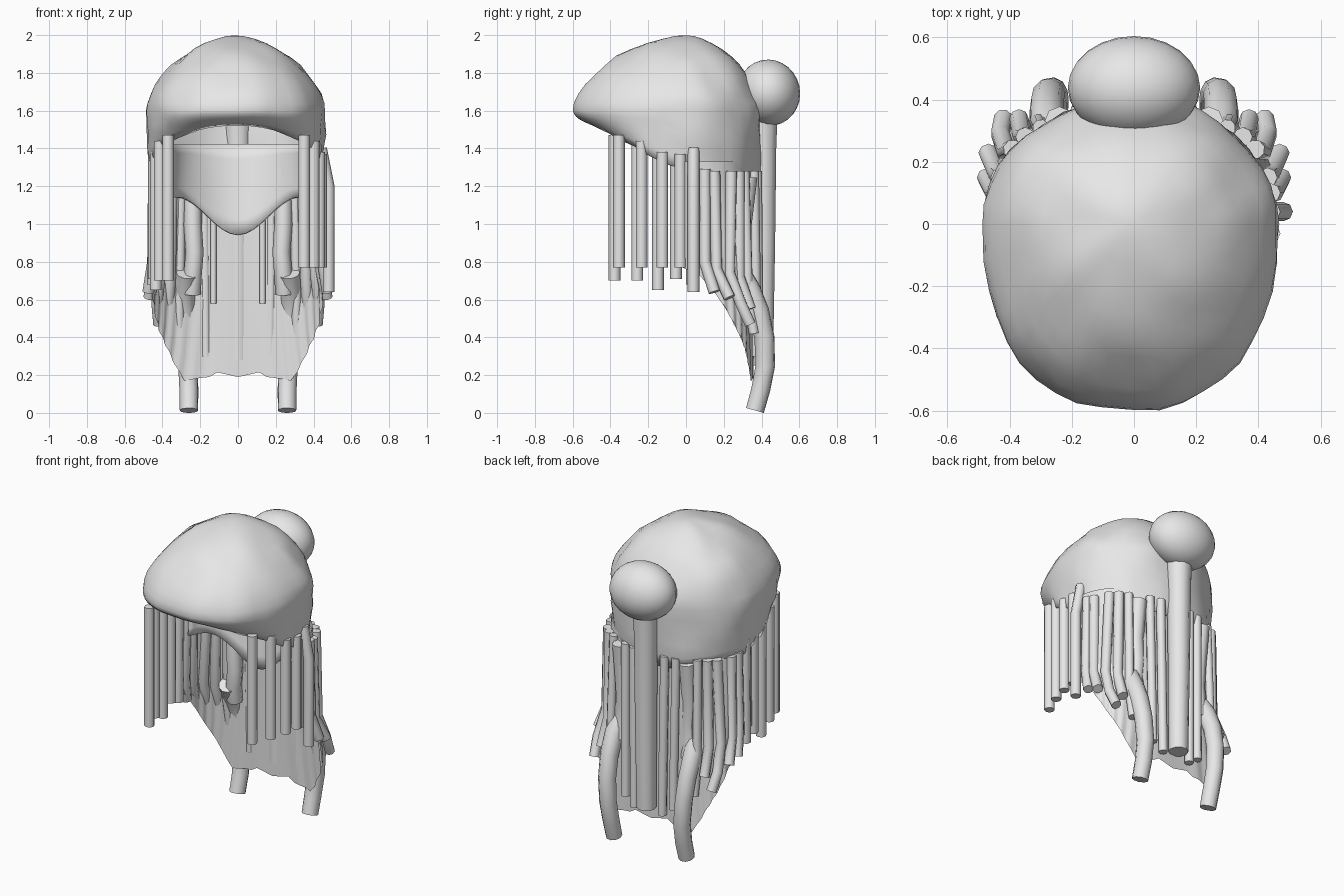
import bpy, bmesh, math
from mathutils import Vector, noise

if "Cube" in bpy.data.objects:
    bpy.data.objects.remove(bpy.data.objects["Cube"])

grey = bpy.data.materials.new("hair grey")
grey.diffuse_color = (0.8, 0.8, 0.8, 1)
grey.use_nodes = True
grey.node_tree.nodes["Principled BSDF"].inputs["Base Color"].default_value = grey.diffuse_color


def finish(obj, angle=50):
    obj.data.materials.clear()
    obj.data.materials.append(grey)
    bpy.ops.object.select_all(action='DESELECT')
    obj.select_set(True)
    bpy.context.view_layer.objects.active = obj
    bpy.ops.object.shade_smooth_by_angle(angle=math.radians(angle))
    return obj


def grid(name, rows, closed=False, apex=None):
    """Skin rows of points, optionally closed around and capped at an apex."""
    bm = bmesh.new()
    vs = [[bm.verts.new(p) for p in r] for r in rows]
    n = len(rows[0])
    for a, b in zip(vs, vs[1:]):
        for i in range(n if closed else n - 1):
            j = (i + 1) % n
            bm.faces.new((a[i], b[i], b[j], a[j]))
    if apex:
        top = bm.verts.new(apex)
        for i in range(n):
            bm.faces.new((top, vs[0][i], vs[0][(i + 1) % n]))
    bmesh.ops.recalc_face_normals(bm, faces=bm.faces)
    me = bpy.data.meshes.new(name)
    bm.to_mesh(me)
    bm.free()
    obj = bpy.data.objects.new(name, me)
    bpy.context.collection.objects.link(obj)
    return obj


def tubes(name, paths, radius, res=2, taper=1.0):
    """Capped round strands along point paths."""
    cu = bpy.data.curves.new(name, 'CURVE')
    cu.dimensions = '3D'
    cu.bevel_depth = radius
    cu.bevel_resolution = res
    cu.use_fill_caps = True
    for path in paths:
        sp = cu.splines.new('POLY')
        sp.points.add(len(path) - 1)
        for i, (pt, p) in enumerate(zip(sp.points, path)):
            pt.co = (*p, 1)
            pt.radius = 1 + (taper - 1) * i / (len(path) - 1)
    tmp = bpy.data.objects.new(name + " curve", cu)
    bpy.context.collection.objects.link(tmp)
    bpy.context.view_layer.update()
    dg = bpy.context.evaluated_depsgraph_get()
    me = bpy.data.meshes.new_from_object(tmp.evaluated_get(dg))
    bpy.data.objects.remove(tmp)
    obj = bpy.data.objects.new(name, me)
    bpy.context.collection.objects.link(obj)
    return finish(obj)


def mirrored(path):
    return [(-x, y, z) for x, y, z in path]


def lerp_table(table, v):
    for (a, fa), (b, fb) in zip(table, table[1:]):
        if v <= b:
            t = max(0, (v - a) / (b - a))
            return fa + (fb - fa) * t
    return table[-1][1]


def spow(v, e):
    return math.copysign(abs(v) ** e, v)


# Lumpy hair cap: dome above the widest ring, tucked skirt down to a sloping rim
RIM = [(-0.6, 1.52), (-0.45, 1.46), (-0.3, 1.41), (-0.1, 1.31), (0.1, 1.26), (0.4, 1.2)]
N, WIDE = 40, 1.6


def plan(a):
    c, s = math.cos(a), math.sin(a)
    e = 2 / 2.3 if s < 0 else 1.0
    return spow(c, e) * 0.475, spow(s, e) * (0.6 if s < 0 else 0.405)


def lump(p):
    v = Vector(p)
    d = Vector((v.x, v.y, (v.z - 1.5) * 0.6)).normalized()
    return v + d * 0.016 * noise.noise(v * 7.0) + Vector((-0.012, 0, 0))


rows = []
for k in range(1, 12):
    t = k / 11 * math.pi / 2
    r, h = math.sin(t) ** 1.2, max(0, math.cos(t)) ** 1.2
    rows.append([lump((x * r, y * r, WIDE + 0.4 * h))
                 for x, y in (plan(math.tau * i / N) for i in range(N))])
for k in range(1, 6):
    t = k / 5
    row = []
    for i in range(N):
        x, y = plan(math.tau * i / N)
        rim = lerp_table(RIM, y)
        tuck = 1 - (0.05 + 0.14 * min(1, max(0, (-y - 0.25) / 0.25))) * t * t
        row.append(lump((x * tuck, y * tuck, WIDE + (rim - WIDE) * t)))
    rows.append(row)
cap = grid("hair_cap", rows, True, (-0.012, 0, 1.998))
sol = cap.modifiers.new("thickness", 'SOLIDIFY')
sol.thickness = 0.03
sol.offset = -1
finish(cap, 60)

# Bun at the back of the crown
bpy.ops.mesh.primitive_uv_sphere_add(segments=24, ring_count=14, location=(0, 0.438, 1.695))
bun = bpy.context.object
bun.name = "bun"
bun.scale = (0.213, 0.166, 0.176)
bun.rotation_euler = (math.radians(12), 0, 0)
finish(bun)

# Curtain of hair around the back: rounded at the top, squarer and longer below
HEM = [(0, 0.19), (2, 0.22), (5, 0.19), (20, 0.17), (40, 0.34),
       (60, 0.47), (75, 0.59), (85, 0.69), (90, 0.77)]
rows = []
for k in range(11):
    t = k / 10
    row = []
    for i in range(73):
        d = -90 + 2.5 * i
        a = math.radians(d)
        e = 0.85 - 0.4 * t
        ripple = 1 + 0.01 * math.sin(d * 0.55) * t
        hem = lerp_table(HEM, abs(d))
        row.append((0.455 * spow(math.sin(a), e) * ripple,
                    -0.02 + 0.375 * max(0, math.cos(a)) ** e * ripple,
                    1.33 + (hem - 1.33) * t))
    rows.append(row)
finish(grid("back_curtain", rows))

# Inner lining behind the head, leaning back, with a curved lower edge
rows = []
for k in range(7):
    t = k / 6
    row = []
    for i in range(25):
        a = math.radians(-80 + 160 * i / 24)
        x = 0.37 * math.sin(a)
        y = -0.04 + (0.33 - 0.07 * t) * math.cos(a)
        low = 0.94 + 0.1 * (1 - math.cos(math.pi * min(1, abs(x) / 0.33)))
        row.append((x, y, 1.42 + (low - 1.42) * t))
    rows.append(row)
lining = grid("inner_lining", rows)
sol = lining.modifiers.new("thickness", 'SOLIDIFY')
sol.thickness = 0.02
finish(lining)

# Straight side strands: x, y, top, bottom
SIDE = [(0.35, -0.355, 1.47, 0.77), (0.40, -0.235, 1.44, 0.77),
        (0.43, -0.125, 1.38, 0.77), (0.44, -0.03, 1.37, 0.77)]
right = [[(x, y, a), (x, y, b)] for x, y, a, b in SIDE]
right.append([(0.44, 0.04, 1.4), (0.48, 0.04, 1.2), (0.48, 0.04, 0.64)])
left = [[(-x - 0.01, y - 0.023, a), (-x - 0.01, y - 0.023, b)]
        for (x, y, a, _), b in zip(SIDE, (0.70, 0.70, 0.65, 0.71))]
left = [[(-x0, *p[1:]) for p in s] for s, x0 in zip(left, (0.37, 0.415, 0.435, 0.445))]
left.append([(-0.445, 0.03, 1.35), (-0.45, 0.03, 0.68)])
tubes("side_strands", right + left, 0.031)

# Strands behind the ears that kick outward at the tips
BENT = [
    [(0.44, 0.10, 1.29), (0.45, 0.10, 0.80), (0.475, 0.15, 0.64)],
    [(0.43, 0.15, 1.28), (0.44, 0.16, 0.76), (0.47, 0.23, 0.61)],
    [(0.39, 0.24, 1.28), (0.41, 0.23, 0.74), (0.43, 0.29, 0.58), (0.42, 0.34, 0.47)],
    [(0.35, 0.28, 1.28), (0.36, 0.28, 0.72), (0.37, 0.34, 0.55)],
]
tubes("kicked_strands", BENT + [mirrored(p) for p in BENT], 0.031)

# Long strands down the back, and thin ones on the inside
BACK = [
    [(0.30, 0.31, 1.28), (0.31, 0.33, 0.6), (0.31, 0.36, 0.42)],
    [(0.18, 0.36, 1.28), (0.17, 0.375, 0.30)],
    [(0.11, 0.375, 1.28), (0.10, 0.385, 0.25)],
]
tubes("back_strands", BACK + [mirrored(p) for p in BACK], 0.027)
THIN = [(0.13, 0.335, 1.2), (0.13, 0.335, 0.58)]
tubes("thin_strands", [THIN, mirrored(THIN)], 0.016)

# Thick wavy locks showing inside the curtain
WAVY = [(0.24, 0.33, 1.25), (0.24, 0.30, 1.0), (0.23, 0.30, 0.85),
        (0.24, 0.30, 0.73), (0.245, 0.32, 0.63)]
tubes("wavy_locks", [WAVY, mirrored(WAVY)], 0.048)

# Thick curled locks hanging lowest
LOCK = [(0.27, 0.285, 0.74), (0.28, 0.335, 0.66), (0.28, 0.385, 0.54), (0.275, 0.415, 0.40),
        (0.265, 0.42, 0.25), (0.26, 0.395, 0.12), (0.26, 0.365, 0.013)]
tubes("low_locks", [LOCK, mirrored(LOCK)], 0.058, 3, 0.85)

# Ponytail falling from the bun
tubes("ponytail", [[(0, 0.41, 1.55), (0, 0.41, 1.42), (0, 0.41, 0.9), (0, 0.405, 0.28)]],
      0.078, 3, 0.75)
